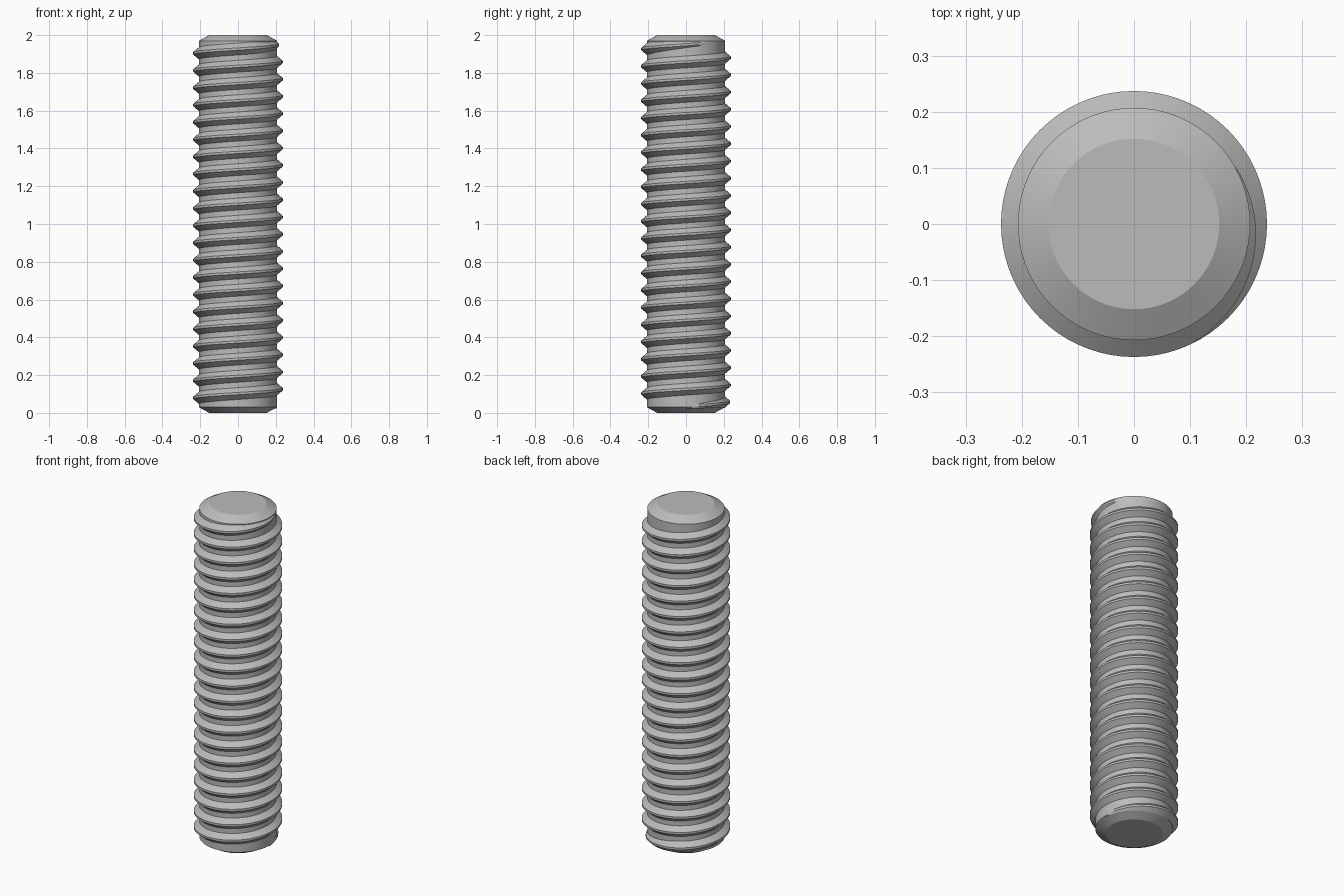
import bpy
import bmesh
from math import cos, sin, radians, tau
from mathutils import Vector

if "Cube" in bpy.data.objects:
    bpy.data.objects.remove(bpy.data.objects["Cube"], do_unlink=True)

LENGTH, CORE, CREST, TIP = 2.0, 0.207, 0.237, 0.152
CHAMFER, PITCH, START = 0.03, 0.0912, 0.034
BASE_HALF, CREST_HALF = 0.034, 0.006
STEPS = 72
TURNS = 21 + 40 / 360
TAPER = 105 / 360

steel = bpy.data.materials.new("steel grey")
steel.use_nodes = True
grey = (0.5, 0.5, 0.5, 1)
steel.diffuse_color = grey
steel.node_tree.nodes["Principled BSDF"].inputs["Base Color"].default_value = grey


def finish(bm, name):
    bmesh.ops.recalc_face_normals(bm, faces=bm.faces)
    mesh = bpy.data.meshes.new(name)
    bm.to_mesh(mesh)
    bm.free()
    mesh.materials.append(steel)
    obj = bpy.data.objects.new(name, mesh)
    bpy.context.collection.objects.link(obj)
    bpy.ops.object.select_all(action='DESELECT')
    obj.select_set(True)
    bpy.context.view_layer.objects.active = obj
    bpy.ops.object.shade_smooth_by_angle(angle=radians(25))
    return obj


def bridge(bm, a, b, closed):
    for i in range(len(a) if closed else len(a) - 1):
        j = (i + 1) % len(a)
        bm.faces.new((a[i], a[j], b[j], b[i]))


# Core rod with a chamfer at both ends
bm = bmesh.new()
rings = []
for r, z in ((TIP, 0), (CORE, CHAMFER), (CORE, LENGTH - CHAMFER), (TIP, LENGTH)):
    rings.append([bm.verts.new((r * cos(tau * i / STEPS), r * sin(tau * i / STEPS), z))
                  for i in range(STEPS)])
for low, high in zip(rings, rings[1:]):
    bridge(bm, low, high, True)
bm.faces.new(rings[0])
bm.faces.new(rings[-1])
finish(bm, "core_rod")

# Right-handed thread ridge, fading into the rod at both ends
bm = bmesh.new()
sections = []
count = round(TURNS * STEPS)
root = CORE - 0.003
for i in range(count + 1):
    turn = i / STEPS
    fade = max(0, min(1, turn / TAPER, (count / STEPS - turn) / TAPER))
    crest = root + (CREST - root) * fade
    half = CREST_HALF + (BASE_HALF - CREST_HALF) * (0.15 + 0.85 * fade)
    z = START + PITCH * turn
    out = Vector((cos(tau * turn), sin(tau * turn), 0))
    profile = ((root, -half), (crest, -CREST_HALF), (crest, CREST_HALF), (root, half))
    sections.append([bm.verts.new(out * r + Vector((0, 0, z + dz))) for r, dz in profile])
for a, b in zip(sections, sections[1:]):
    bridge(bm, a, b, True)
bm.faces.new(sections[0])
bm.faces.new(sections[-1])
finish(bm, "thread_ridge")
